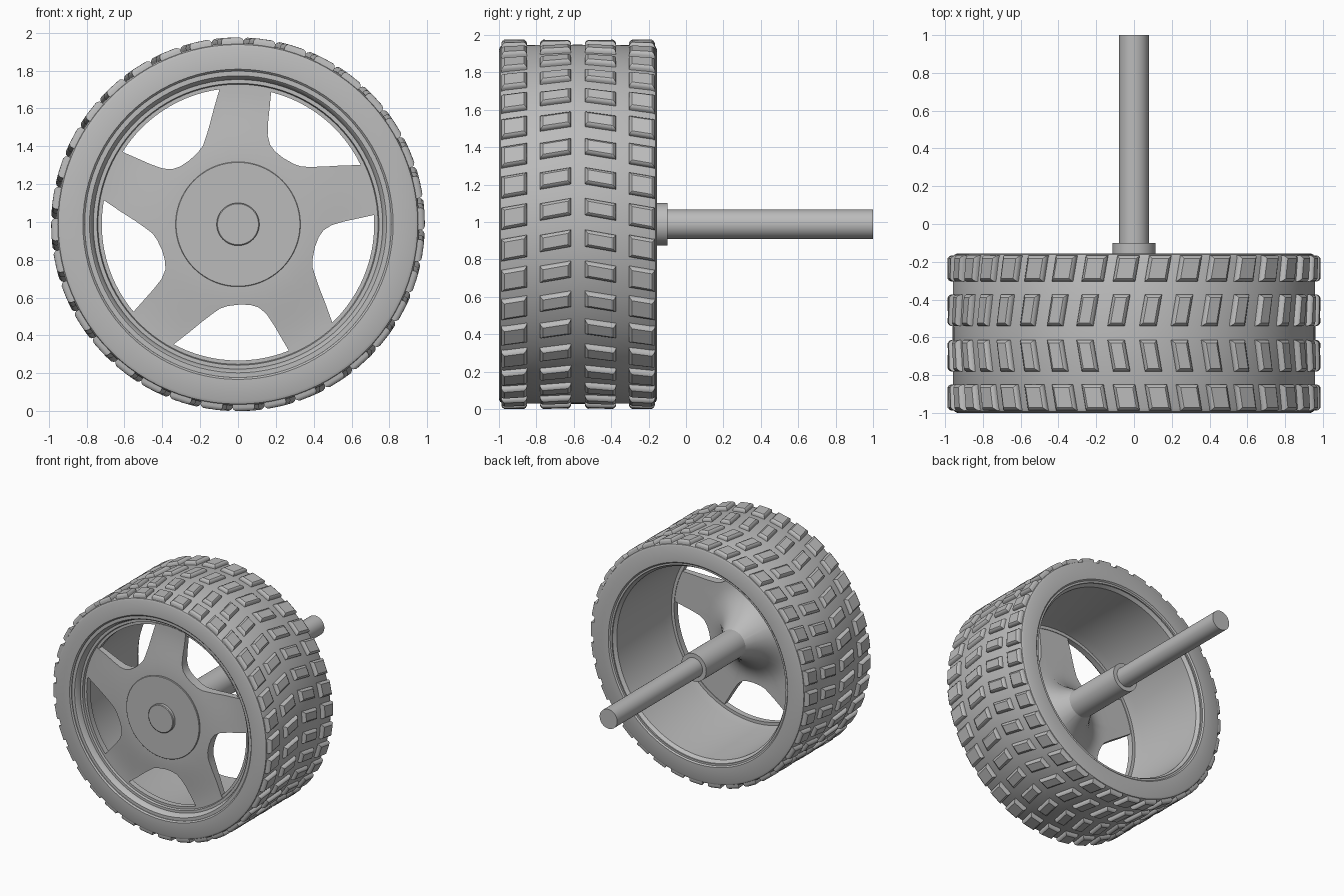
import bpy, bmesh
from math import sin, cos, radians, tau

cube = bpy.data.objects.get("Cube")
if cube:
    bpy.data.objects.remove(cube, do_unlink=True)

R = 0.9875          # wheel radius, also the axle height

grey = bpy.data.materials.new("plain grey")
grey.use_nodes = True
grey.diffuse_color = (0.5, 0.5, 0.5, 1)
grey.node_tree.nodes["Principled BSDF"].inputs["Base Color"].default_value = (0.5, 0.5, 0.5, 1)


def polar(r, a, y):
    """Point at radius r and angle a around the axle line."""
    return (r * cos(a), y, R + r * sin(a))


def finish(bm, name, angle=30):
    bmesh.ops.recalc_face_normals(bm, faces=bm.faces)
    mesh = bpy.data.meshes.new(name)
    bm.to_mesh(mesh)
    bm.free()
    obj = bpy.data.objects.new(name, mesh)
    bpy.context.collection.objects.link(obj)
    mesh.materials.append(grey)
    bpy.ops.object.select_all(action='DESELECT')
    obj.select_set(True)
    bpy.context.view_layer.objects.active = obj
    bpy.ops.object.shade_smooth_by_angle(angle=radians(angle))
    return obj


def bridge(bm, a, b):
    n = len(a)
    for i in range(n):
        j = (i + 1) % n
        bm.faces.new((a[i], a[j], b[j], b[i]))


def lathe(name, profile, segments=96, ring=False):
    """Turn (radius, y) points around the axle; a ring closes on itself, a solid gets end caps."""
    bm = bmesh.new()
    loops = [[bm.verts.new(polar(r, tau * i / segments, y)) for i in range(segments)]
             for r, y in profile]
    for a, b in zip(loops, loops[1:]):
        bridge(bm, a, b)
    if ring:
        bridge(bm, loops[-1], loops[0])
    else:
        bm.faces.new(loops[0])
        bm.faces.new(loops[-1])
    return finish(bm, name)


# Tyre body
lathe("tyre", [(0.81, -0.99), (0.82, -1), (0.935, -1), (0.95, -0.993), (0.958, -0.975),
               (0.96, -0.58), (0.958, -0.18), (0.95, -0.162), (0.935, -0.155),
               (0.81, -0.155), (0.80, -0.165), (0.80, -0.58)], ring=True)

# Rim: stepped front lip, inner seat for the spokes, open barrel behind
lathe("rim", [(0.815, -0.985), (0.785, -0.985), (0.775, -0.975), (0.765, -0.94),
              (0.745, -0.94), (0.74, -0.922), (0.72, -0.922), (0.72, -0.875),
              (0.745, -0.875), (0.755, -0.80), (0.765, -0.20), (0.785, -0.175),
              (0.785, -0.165), (0.815, -0.165)], ring=True)


# Five spokes: a star outline filled from the hub outwards
def front_y(r):
    k = min(1, max(0, (0.72 - r) / 0.4))
    return -0.927 - 0.033 * k * k * (3 - 2 * k)


def back_y(r):
    k = max(0, (0.46 - r) / 0.35)
    return -0.88 + 0.28 * k ** 2.6


window = [(-118.7, 0.735), (-114, 0.62), (-110, 0.545), (-106, 0.493), (-102, 0.455),
          (-97, 0.435), (-88.6, 0.424), (-81, 0.432), (-76, 0.453), (-72.5, 0.495),
          (-70.5, 0.56), (-69, 0.65), (-67.9, 0.735)]
sector = window + [(-67.9 + 21.2 * i / 6, 0.735) for i in range(1, 6)]
outline = [(radians(a + 72 * k), r) for k in range(5) for a, r in sector]
bm = bmesh.new()
layers = []
steps = 14
for height in (front_y, back_y):
    rings = []
    for s in range(steps + 1):
        ring = []
        for a, r_end in outline:
            r = 0.11 + (r_end - 0.11) * s / steps
            ring.append(bm.verts.new(polar(r, a, height(r))))
        rings.append(ring)
    for a, b in zip(rings, rings[1:]):
        bridge(bm, a, b)
    layers.append(rings)
for s in (0, steps):
    bridge(bm, layers[0][s], layers[1][s])
finish(bm, "spokes", 40)

# Hub disc, centre cap, axle sleeve and axle
lathe("hub_disc", [(0.33, -0.90), (0.33, -0.968), (0.327, -0.971)])
lathe("centre_cap", [(0.113, -0.96), (0.113, -0.994), (0.108, -0.998)], 48)
lathe("axle_sleeve", [(0.113, -0.93), (0.113, -0.10)], 48)
lathe("axle", [(0.079, -0.15), (0.079, 1)], 48)


# Tread: four rows of slanted blocks meeting in a chevron
def tread_row(name, y0, y1, half_width):
    bm = bmesh.new()
    count = 36
    # inset and radius of each level of a block
    levels = [(0, 0.945), (0, 0.970), (0.005, 0.980), (0.016, R)]
    for i in range(count):
        loops = []
        for inset, r in levels:
            loop = []
            for side, y in ((-1, y0 + inset), (-1, y1 - inset), (1, y1 - inset), (1, y0 + inset)):
                lean = radians(6 - 10.5 * abs(y + 0.577))
                a = tau * i / count + lean + side * (half_width - inset) / R
                loop.append(bm.verts.new(polar(r, a, y)))
            loops.append(loop)
        for a, b in zip(loops, loops[1:]):
            bridge(bm, a, b)
        bm.faces.new(loops[-1])
        bm.faces.new(loops[0])
    finish(bm, name, 35)


tread_row("front_shoulder_tread", -0.987, -0.85, 0.06)
tread_row("front_middle_tread", -0.78, -0.615, 0.046)
tread_row("back_middle_tread", -0.54, -0.374, 0.046)
tread_row("back_shoulder_tread", -0.304, -0.167, 0.06)
